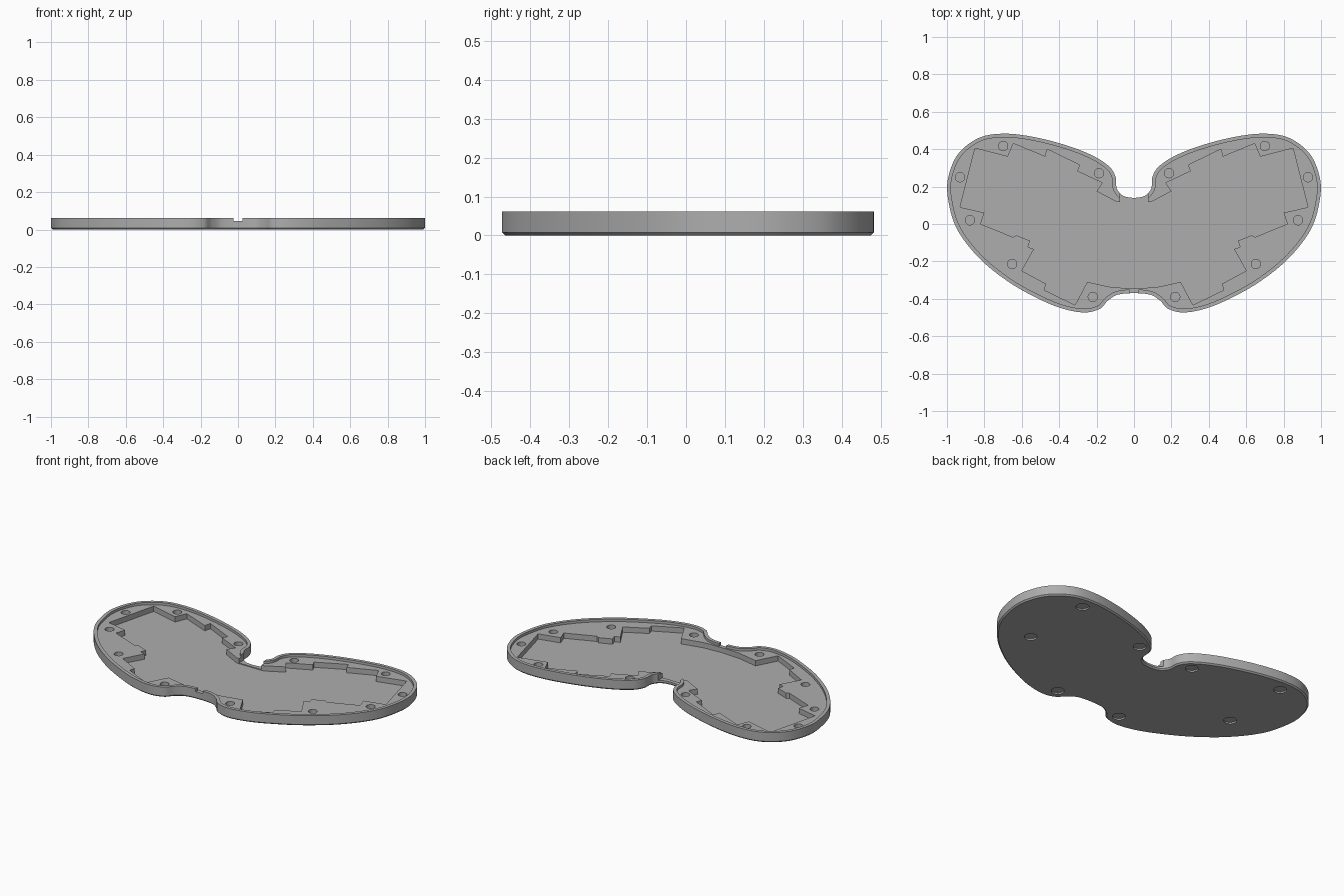
import bpy, math
from mathutils import Vector

cube = bpy.data.objects.get("Cube")
if cube:
    bpy.data.objects.remove(cube, do_unlink=True)

HEIGHT, LEDGE, FLOOR = 0.062, 0.047, 0.015

grey = bpy.data.materials.new("matte_grey")
grey.use_nodes = True
colour = (0.42, 0.42, 0.42, 1)
grey.diffuse_color = colour
grey.node_tree.nodes["Principled BSDF"].inputs["Base Color"].default_value = colour


def mirrored(half):
    """Close a half outline that runs from the back to the front."""
    pts = [Vector(p) for p in half]
    return pts + [Vector((-p.x, p.y)) for p in reversed(pts) if p.x > 0.001]


def smooth_loop(pts, steps=8):
    """Centripetal-like smooth closed curve through the points."""
    out, n = [], len(pts)
    for i in range(n):
        a, b, c, d = (pts[(i + k) % n] for k in (-1, 0, 1, 2))
        seg = (c - b).length
        m1 = (c - a) * (seg / ((c - b).length + (b - a).length))
        m2 = (d - b) * (seg / ((c - b).length + (d - c).length))
        for s in range(steps):
            t = s / steps
            out.append(b * (2*t**3 - 3*t**2 + 1) + m1 * (t**3 - 2*t**2 + t)
                       + c * (3*t**2 - 2*t**3) + m2 * (t**3 - t**2))
    return out


def inset(pts, dist):
    """Move a clockwise loop inwards."""
    n, out = len(pts), []
    for i, p in enumerate(pts):
        t = (pts[(i + 1) % n] - pts[i - 1]).normalized()
        out.append(p + Vector((t.y, -t.x)) * dist)
    return out


def loft(name, rings):
    """Solid from clockwise loops stacked at rising heights."""
    n = len(rings[0][0])
    verts = [(p.x, p.y, z) for loop, z in rings for p in loop]
    faces = [tuple(range(n)), tuple(reversed(range(len(verts) - n, len(verts))))]
    for r in range(len(rings) - 1):
        for i in range(n):
            j = (i + 1) % n
            faces.append((r*n + i, (r + 1)*n + i, (r + 1)*n + j, r*n + j))
    mesh = bpy.data.meshes.new(name)
    mesh.from_pydata(verts, [], faces)
    mesh.materials.append(grey)
    obj = bpy.data.objects.new(name, mesh)
    bpy.context.collection.objects.link(obj)
    return obj


def circle(x, y, r, n=32):
    return [Vector((x + r * math.cos(-math.tau * i / n),
                    y + r * math.sin(-math.tau * i / n))) for i in range(n)]


def box(x, y0, y1):
    return [Vector(p) for p in ((-x, y0), (-x, y1), (x, y1), (x, y0))]


# Outer shell with a small chamfer underneath
outline = smooth_loop(mirrored([
    (0, .14), (.06, .152), (.092, .19), (.098, .25), (.13, .305), (.22, .365),
    (.36, .42), (.54, .466), (.70, .483), (.83, .46), (.94, .375), (.993, .25),
    (.995, .14), (.95, -.02), (.83, -.18), (.67, -.31), (.51, -.40),
    (.38, -.453), (.26, -.473), (.18, -.452), (.14, -.41), (.09, -.379), (0, -.37)]))
tray = loft("tray", [(inset(outline, .008), 0), (outline, .008), (outline, HEIGHT)])

# Recess for the cover plate and the stepped inner pocket
pocket = mirrored([
    (.09, .117), (.20, .175), (.17, .22), (.305, .283), (.29, .315), (.465, .40),
    (.475, .36), (.645, .43), (.675, .36), (.85, .405), (.93, .09), (.80, .06),
    (.82, 0), (.647, -.07), (.63, -.06), (.556, -.09), (.567, -.123),
    (.535, -.134), (.60, -.25), (.47, -.32), (.48, -.353), (.315, -.433),
    (.25, -.31), (.12, -.338), (0, -.345)])
cutters = [loft("cover_recess", [(inset(outline, .02), LEDGE), (inset(outline, .02), .1)]),
           loft("pocket_cutter", [(pocket, FLOOR), (pocket, .1)]),
           loft("front_slot", [(box(.025, -.42, -.32), .045), (box(.025, -.42, -.32), .1)]),
           loft("back_slot", [(box(.075, .09, .2), .02), (box(.075, .09, .2), .1)])]

# Blind screw holes in the ledge and shallow foot recesses underneath
for side in (-1, 1):
    for x, y in ((.70, .417), (.93, .25), (.877, .02), (.652, -.214), (.22, -.39), (.187, .272)):
        ring = circle(side * x, y, .025)
        cutters.append(loft("screw_hole", [(ring, .016), (ring, .1)]))
    for x, y in ((.71, .405), (.187, .272), (.22, -.39), (.716, -.03)):
        ring = circle(side * x, y, .036)
        cutters.append(loft("foot_recess", [(ring, -.05), (ring, .009)]))

bpy.context.view_layer.objects.active = tray
for cutter in cutters:
    cutter.hide_render = True
    mod = tray.modifiers.new("cut", 'BOOLEAN')
    mod.operation, mod.solver, mod.object = 'DIFFERENCE', 'EXACT', cutter
    bpy.ops.object.modifier_apply(modifier=mod.name)
    bpy.data.objects.remove(cutter, do_unlink=True)

bpy.ops.object.select_all(action='DESELECT')
tray.select_set(True)
bpy.ops.object.shade_smooth_by_angle(angle=math.radians(30))
